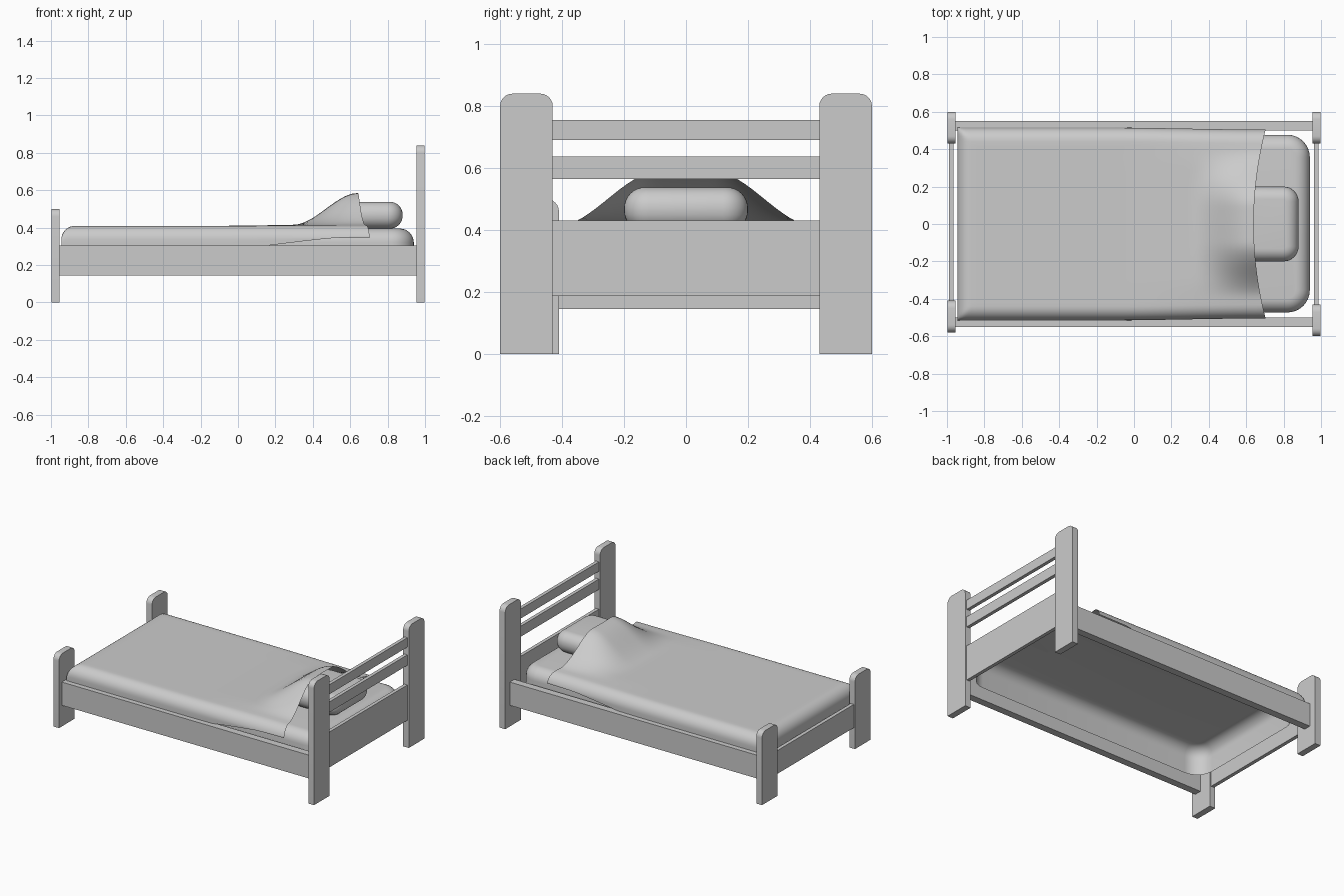
import bpy, bmesh, math

if "Cube" in bpy.data.objects:
    bpy.data.objects.remove(bpy.data.objects["Cube"])


def finish(name, bm, smooth=False):
    bmesh.ops.recalc_face_normals(bm, faces=bm.faces)
    me = bpy.data.meshes.new(name)
    bm.to_mesh(me)
    bm.free()
    ob = bpy.data.objects.new(name, me)
    bpy.context.collection.objects.link(ob)
    if smooth:
        bpy.ops.object.select_all(action='DESELECT')
        ob.select_set(True)
        bpy.context.view_layer.objects.active = ob
        bpy.ops.object.shade_smooth_by_angle(angle=math.radians(40))
    return ob


def box_bm(lo, hi):
    bm = bmesh.new()
    bmesh.ops.create_cube(bm, size=1)
    for v in bm.verts:
        v.co = [(a + b) / 2 + c * (b - a) for a, b, c in zip(lo, hi, v.co)]
    return bm


def bevel(bm, test, radius, segments):
    edges = [e for e in bm.edges if test(*[v.co for v in e.verts])]
    bmesh.ops.bevel(bm, geom=edges, offset=radius, segments=segments,
                    profile=0.5, affect='EDGES')


def board(name, lo, hi):
    return finish(name, box_bm(lo, hi))


def post(name, x0, x1, y0, y1, top):
    # upright with its two upper corners rounded
    bm = box_bm((x0, y0, 0), (x1, y1, top))
    bevel(bm, lambda a, b: min(a.z, b.z) > top - 1e-4 and abs(a.y - b.y) < 1e-4, 0.04, 6)
    return finish(name, bm, True)


def cushion(name, lo, hi, corner, edge, open_bottom):
    # soft box: rounded plan corners, then rounded rims
    bm = box_bm(lo, hi)
    bevel(bm, lambda a, b: abs(a.z - b.z) > 0.01, corner, 8)
    levels = [hi[2]] if open_bottom else [lo[2], hi[2]]
    bevel(bm, lambda a, b: any(abs(a.z - z) < 1e-4 and abs(b.z - z) < 1e-4 for z in levels), edge, 8)
    if open_bottom:
        bottom = [f for f in bm.faces if all(v.co.z < lo[2] + 1e-4 for v in f.verts)]
        bmesh.ops.delete(bm, geom=bottom, context='FACES_ONLY')
    return finish(name, bm, True)


def smoothstep(a, b, t):
    t = min(max((t - a) / (b - a), 0), 1)
    return t * t * (3 - 2 * t)


# Posts
post("head_post_front", 0.955, 0.998, -0.60, -0.43, 0.84)
post("head_post_back", 0.955, 0.998, 0.43, 0.60, 0.84)
post("foot_post_front", -0.998, -0.955, -0.58, -0.41, 0.50)
post("foot_post_back", -0.998, -0.955, 0.43, 0.60, 0.50)

# Side rails
board("side_rail_front", (-0.957, -0.55, 0.145), (0.957, -0.50, 0.305))
board("side_rail_back", (-0.957, 0.50, 0.145), (0.957, 0.55, 0.305))

# Headboard panel and slats, footboard
for name, z0, z1 in (("headboard_panel", 0.187, 0.43),
                     ("headboard_lower_slat", 0.565, 0.637),
                     ("headboard_upper_slat", 0.69, 0.755)):
    board(name, (0.963, -0.432, z0), (0.987, 0.432, z1))
board("footboard", (-0.99, -0.412, 0.145), (-0.965, 0.432, 0.305))

# Mattress shell and pillow
cushion("mattress", (-0.925, -0.473, 0.21), (0.94, 0.477, 0.395), 0.12, 0.075, True)
cushion("pillow", (0.52, -0.20, 0.395), (0.88, 0.20, 0.538), 0.08, 0.068, False)

# Blanket: a sheet draped over both sides and the foot, raised over the pillow
R, TOP, WALL = 0.075, 0.41, 0.05
ARC, WALLS, NX, NY = 8, 3, 48, 36


def hem(edge):
    # (position, drop) pairs from the bottom of the drape to the flat top
    pts = [(edge, R + WALL * k / WALLS) for k in range(WALLS, 0, -1)]
    for k in range(ARC + 1):
        a = math.pi / 2 * k / ARC
        pts.append((edge + R * (1 - math.cos(a)), R * (1 - math.sin(a))))
    return pts


left = hem(-0.515)
ys = left + [(-0.44 + 0.88 * k / NY, 0) for k in range(1, NY)] + [(-y, d) for y, d in reversed(left)]
foot = hem(-0.945)
xs = foot + [(-0.87 + 1.51 * k / NX, 0) for k in range(1, NX + 1)]

bm = bmesh.new()
grid = []
for x, dx in xs:
    row = []
    for y, dy in ys:
        toward = smoothstep(-0.1, 0.64, x)
        lift = 0.165 * smoothstep(0.3, 0.64, x) * (1 - smoothstep(0.1, 0.41, abs(y)))
        drop = (dx ** 3 + dy ** 3) ** (1 / 3)
        shrink = 1 - 0.55 * toward * smoothstep(0.05, 0.125, drop)
        px = x + 0.06 * max(0, (x - 0.2) / 0.44) * (y / 0.5) ** 2
        py = y * (1 - 0.02 * toward)
        pz = TOP + 0.01 * toward * (1 - smoothstep(0.3, 0.5, abs(y))) + lift - drop * shrink
        row.append(bm.verts.new((px, py, pz)))
    grid.append(row)
for i in range(len(xs) - 1):
    for j in range(len(ys) - 1):
        # open slit where the side and foot drapes meet
        if i < WALLS and (j < WALLS or j >= len(ys) - 1 - WALLS):
            continue
        bm.faces.new((grid[i][j], grid[i + 1][j], grid[i + 1][j + 1], grid[i][j + 1]))
loose = [v for v in bm.verts if not v.link_faces]
bmesh.ops.delete(bm, geom=loose, context='VERTS')
finish("blanket", bm, True)
